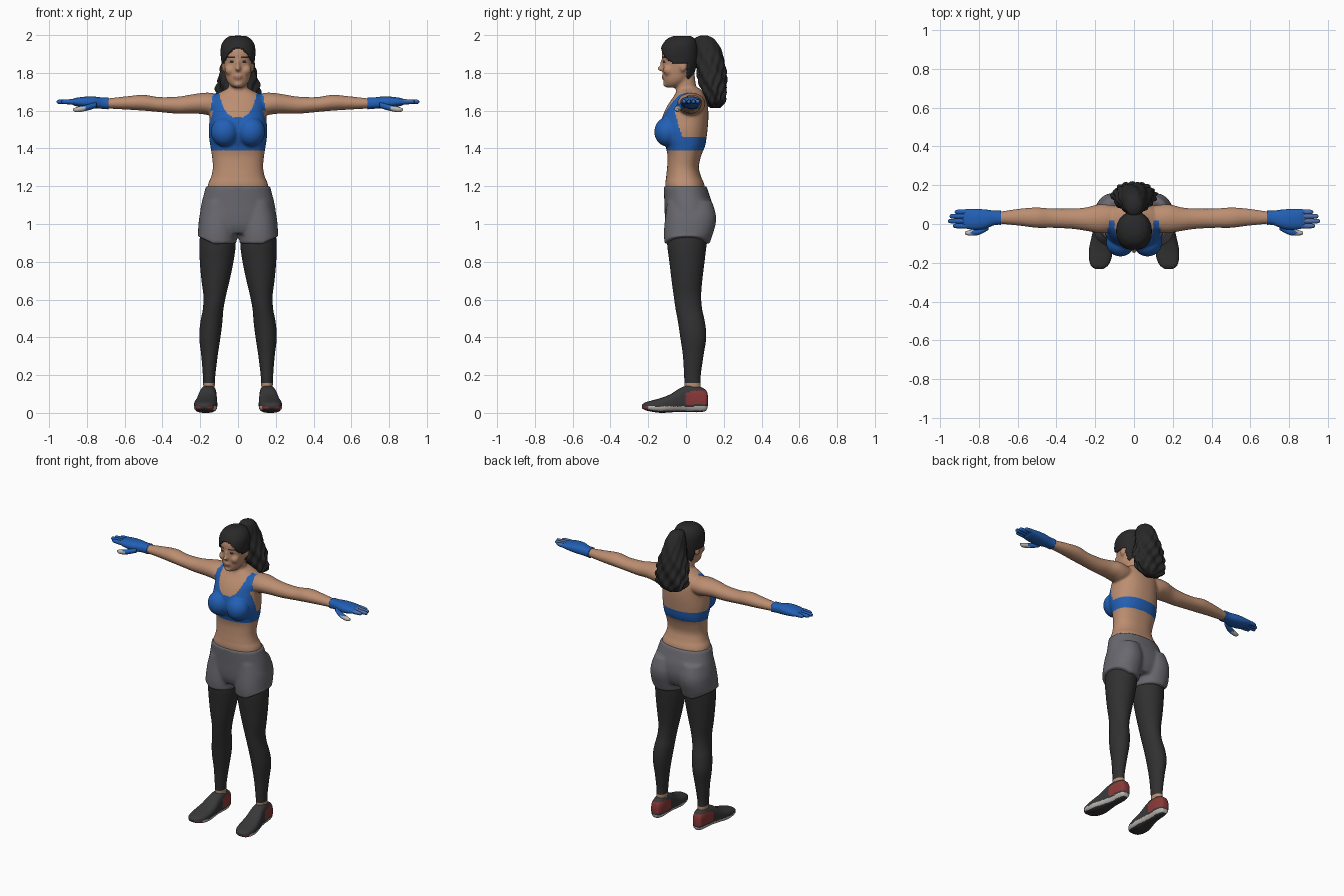
import bpy, bmesh
from math import sin, cos, pi
from mathutils import Matrix

cube = bpy.data.objects.get("Cube")
if cube:
    bpy.data.objects.remove(cube, do_unlink=True)


def material(name, red, green, blue):
    mat = bpy.data.materials.new(name)
    mat.use_nodes = True
    mat.diffuse_color = (red, green, blue, 1)
    shader = next(n for n in mat.node_tree.nodes if n.type == 'BSDF_PRINCIPLED')
    shader.inputs["Base Color"].default_value = (red, green, blue, 1)
    shader.inputs["Roughness"].default_value = .8
    return mat


skin = material("skin", .50, .27, .165)
lips = material("lips", .40, .17, .12)
blue = material("sports blue", .016, .115, .46)
pale_blue = material("faded blue", .08, .16, .40)
grey = material("shorts grey", .14, .14, .16)
black = material("legging black", .03, .03, .03)
charcoal = material("shoe charcoal", .04, .04, .042)
hair = material("dark hair", .022, .022, .023)
crimson = material("shoe red", .26, .04, .04)
light = material("sole light grey", .52, .49, .46)


def finish(name, bm):
    bmesh.ops.recalc_face_normals(bm, faces=bm.faces)
    mesh = bpy.data.meshes.new(name)
    bm.to_mesh(mesh)
    bm.free()
    mesh.polygons.foreach_set("use_smooth", [True] * len(mesh.polygons))
    obj = bpy.data.objects.new(name, mesh)
    bpy.context.collection.objects.link(obj)
    return obj


def spline(rows, steps):
    """Smooth in-between sections through the given ones."""
    last = len(rows) - 1
    for i in range(last):
        around = [rows[max(0, min(last, i + k))] for k in (-1, 0, 1, 2)]
        for s in range(steps):
            t = s / steps
            yield [b + t * ((c - a) + t * ((2*a - 5*b + 4*c - d) + t * (3*(b - c) + d - a))) / 2
                   for a, b, c, d in zip(*around)]
    yield rows[last]


def loft(name, rows, axis='Z', side=1, sides=40, steps=6, square=1, ripple=None):
    """Each row: place on the axis, then low and high limits of both other axes."""
    bm = bmesh.new()
    rings = []
    for t, ulo, uhi, vlo, vhi in spline(rows, steps):
        ring = []
        for k in range(sides):
            a = 2 * pi * k / sides
            grow = ripple(a, t) if ripple else 1
            c, s = [abs(w) ** square * (1 if w > 0 else -1) * grow / 2 for w in (cos(a), sin(a))]
            u = (ulo + uhi) / 2 + c * (uhi - ulo)
            v = (vlo + vhi) / 2 + s * (vhi - vlo)
            x, y, z = {'X': (t, u, v), 'Y': (u, t, v), 'Z': (u, v, t)}[axis]
            ring.append(bm.verts.new((x * side, y, z)))
        rings.append(ring)
    for low, high in zip(rings, rings[1:]):
        for k in range(sides):
            j = (k + 1) % sides
            bm.faces.new((low[k], low[j], high[j], high[k]))
    bm.faces.new(rings[0])
    bm.faces.new(rings[-1])
    return finish(name, bm)


def ball(name, place, size):
    bm = bmesh.new()
    bmesh.ops.create_uvsphere(bm, u_segments=24, v_segments=16, radius=1,
                              matrix=Matrix.Translation(place) @ Matrix.Diagonal((*size, 1)))
    return finish(name, bm)


def centred(rows):
    return [(z, -half, half, front, back) for z, half, front, back in rows]


def join(name, parts):
    bpy.ops.object.select_all(action='DESELECT')
    for part in parts:
        part.select_set(True)
    bpy.context.view_layer.objects.active = parts[0]
    bpy.ops.object.join()
    parts[0].name = name
    return parts[0]


def fuse(name, parts, voxel, rounds):
    """Merge overlapping parts into one soft surface."""
    obj = join(name, parts)
    remesh = obj.modifiers.new("merge", 'REMESH')
    remesh.mode = 'VOXEL'
    remesh.voxel_size = voxel
    remesh.use_smooth_shade = True
    soften = obj.modifiers.new("soften", 'SMOOTH')
    soften.factor, soften.iterations = .5, rounds
    for mod in ("merge", "soften"):
        bpy.ops.object.modifier_apply(modifier=mod)
    return obj


def paint(obj, mats, rule=lambda c, n: 0):
    obj.data.materials.clear()
    for mat in mats:
        obj.data.materials.append(mat)
    for face in obj.data.polygons:
        face.material_index = int(rule(face.center, face.normal))


# Upper body: torso, neck, head and arms fused, with the top painted on
torso_rows = centred([
    (1.05, .15, -.08, .09), (1.19, .162, -.108, .1), (1.25, .142, -.105, .08),
    (1.3, .133, -.1, .068), (1.36, .138, -.098, .08), (1.41, .146, -.108, .1),
    (1.45, .152, -.125, .108), (1.5, .155, -.135, .114), (1.55, .151, -.13, .118),
    (1.6, .148, -.112, .118), (1.64, .148, -.09, .112), (1.68, .125, -.062, .1),
    (1.705, .08, -.05, .085), (1.72, .05, -.045, .07)])
neck_rows = centred([(1.64, .062, -.05, .08), (1.69, .054, -.052, .066),
                     (1.74, .05, -.058, .052), (1.8, .05, -.07, .045)])
head_rows = centred([
    (1.722, .022, -.1, -.055), (1.735, .042, -.112, -.02), (1.76, .06, -.118, .01),
    (1.8, .07, -.122, .035), (1.85, .077, -.124, .05), (1.9, .082, -.128, .056),
    (1.94, .078, -.116, .053), (1.97, .058, -.09, .04), (1.985, .03, -.055, .015)])
arm_rows = [
    (.08, -.03, .09, 1.59, 1.68), (.14, -.045, .1, 1.575, 1.694), (.19, -.045, .1, 1.582, 1.694),
    (.25, -.035, .085, 1.585, 1.685), (.32, -.025, .08, 1.584, 1.674), (.42, -.02, .08, 1.593, 1.672),
    (.5, -.02, .085, 1.6, 1.684), (.58, -.01, .08, 1.605, 1.677), (.68, 0, .066, 1.611, 1.666),
    (.73, .004, .06, 1.616, 1.662)]
parts = [loft("torso", torso_rows, square=.88), loft("neck", neck_rows), loft("head", head_rows, square=.94),
         ball("nose", (0, -.126, 1.822), (.015, .027, .013)), ball("nose_bridge", (0, -.12, 1.845), (.01, .018, .03)),
         ball("mouth", (0, -.112, 1.778), (.028, .017, .016)), ball("chin", (0, -.102, 1.74), (.026, .02, .016))]
for side in (1, -1):
    parts += [loft("arm", arm_rows, 'X', side),
              ball("bust", (side * .07, -.098, 1.488), (.074, .07, .078)),
              ball("ear", (side * .077, -.015, 1.835), (.01, .02, .03)),
              ball("cheek", (side * .04, -.093, 1.815), (.03, .028, .03))]
body = fuse("upper_body", parts, .007, 4)


def body_colour(c, n):
    x, y, z = abs(c.x), c.y, c.z
    if z > 1.73:
        if y > -.07:
            return 0
        eye = ((x - .034) / .016) ** 2 + ((z - 1.858) / .005) ** 2 < 1
        brow = .016 < x < .055 and abs(z - 1.886 + x * .1) < .004
        mouth = x < .026 and abs(z - 1.778) < .008
        return 2 if eye or brow else 3 if mouth else 0
    if z < 1.39 or x > .17:
        return 0
    if z < 1.46:
        return 1
    side_edge = y < -.02 - .3 * (z - 1.46) if z < 1.6 else y < .02
    outer = x < .165 - .18 * (z - 1.5)
    scoop = z < 1.565 or x > .1 * ((z - 1.565) / .13) ** .3
    return side_edge and scoop and (outer or z < 1.53)


paint(body, [skin, blue, hair, lips], body_colour)

# Hair cap: shell around the head trimmed along the hairline
cap_rows = [(1.85 + (z - 1.85) * 1.08, a - .01, b + .01, f - .01, k + .008) for z, a, b, f, k in head_rows]
cap = loft("hair_cap", cap_rows, sides=72, steps=8, square=.94)
bm = bmesh.new()
bm.from_mesh(cap.data)
trimmed = []
for face in bm.faces:
    x, y, z = face.calc_center_median()
    hairline = 1.935 - 12 * x * x if y < -.06 else 1.852 if y < .01 else 1.77
    if z < hairline:
        trimmed.append(face)
bmesh.ops.delete(bm, geom=trimmed, context='FACES')
bm.to_mesh(cap.data)
bm.free()
shell = cap.modifiers.new("thickness", 'SOLIDIFY')
shell.thickness, shell.offset = .014, -1
paint(cap, [hair])

# Ponytail with wavy locks
tail_rows = centred([
    (1.615, .035, .13, .18), (1.64, .085, .11, .2), (1.68, .108, .095, .21),
    (1.74, .108, .072, .213), (1.82, .092, .057, .21), (1.9, .068, .047, .193),
    (1.95, .055, .042, .172), (1.983, .04, .047, .145), (1.997, .015, .075, .115)])
ponytail = loft("ponytail", tail_rows, sides=80, steps=9,
                ripple=lambda a, z: 1 + (2.02 - z) * (.25 * sin(6 * a + 45 * z) + .2 * sin(11 * a - 70 * z)))
paint(ponytail, [hair])
tie = ball("hair_root", (0, .05, 1.935), (.035, .03, .035))
paint(tie, [hair])

# Shorts: hips and two flared legs, hem raised on the outside
hip_rows = centred([(.95, .17, -.09, .115), (.99, .2, -.106, .135), (1.04, .203, -.112, .145),
                    (1.1, .195, -.114, .14), (1.15, .183, -.116, .125), (1.2, .17, -.118, .109)])
hem_rows = [(.895, .008, .214, -.114, .125), (.95, .006, .212, -.117, .143),
            (1.0, .004, .209, -.114, .157), (1.05, .006, .202, -.108, .158), (1.12, .02, .18, -.1, .138)]
shorts = fuse("shorts", [loft("hips", hip_rows, square=.9)] +
              [loft("short_leg", hem_rows, side=s, square=.9) for s in (1, -1)], .009, 4)
for v in shorts.data.vertices:
    if v.co.z < .95:
        v.co.z += .035 * max(0, abs(v.co.x) - .13) / .08 * (.95 - v.co.z) / .05
paint(shorts, [grey])

leg_rows = [
    (1.0, .02, .195, -.095, .12), (.9, .012, .204, -.1, .11), (.8, .024, .202, -.088, .098),
    (.7, .045, .193, -.076, .086), (.62, .064, .183, -.065, .08), (.55, .077, .186, -.055, .085),
    (.48, .083, .199, -.042, .1), (.4, .093, .205, -.03, .107), (.3, .108, .194, -.016, .092),
    (.2, .12, .186, -.01, .078), (.15, .123, .184, -.008, .078), (.1, .123, .184, -.008, .078)]
shoe_rows = [
    (.116, .14, .172, .04, .09), (.106, .125, .187, .012, .12), (.07, .115, .194, .004, .14),
    (.02, .113, .2, .004, .148), (-.03, .112, .21, .005, .132), (-.08, .11, .222, .003, .1),
    (-.13, .11, .232, 0, .08), (-.18, .117, .232, .006, .066), (-.215, .135, .222, .014, .056),
    (-.232, .16, .2, .024, .044)]
palm_rows = [
    (.685, -.004, .07, 1.607, 1.67), (.72, -.006, .069, 1.61, 1.67), (.77, -.025, .075, 1.612, 1.675),
    (.82, -.03, .078, 1.617, 1.673), (.865, -.024, .077, 1.626, 1.666), (.885, -.015, .07, 1.636, 1.656)]
thumb_rows = [(.75, -.03, 0, 1.615, 1.645), (.8, -.056, -.02, 1.6, 1.632),
              (.85, -.06, -.032, 1.592, 1.62), (.873, -.052, -.04, 1.6, 1.612)]


def shoe_colour(c, n):
    if c.z < .012 or n.z < -.8:
        return 0
    if c.z < .034:
        return 1 if c.y > -.2 else 2
    return 2 if c.y > .0 and .045 < c.z < .118 - .3 * max(0, .04 - c.y) else 0


for side, label in ((1, "left"), (-1, "right")):
    # Leggings with a bare strip of ankle
    leg = loft(label + "_legging", leg_rows, side=side)
    paint(leg, [black, skin], lambda c, n: c.z < .155)
    # Running shoe
    shoe = loft(label + "_shoe", shoe_rows, 'Y', side, sides=72, steps=9, square=.72)
    paint(shoe, [charcoal, light, crimson], shoe_colour)
    # Glove with four fingers and a bare thumb tip
    hand = [loft("palm", palm_rows, 'X', side, square=.85), loft("thumb", thumb_rows, 'X', side, sides=20)]
    for y, tip in ((-.01, .935), (.015, .96), (.04, .952), (.062, .925)):
        finger_rows = [(x, y - r, y + r, 1.647 - r, 1.647 + r)
                       for x, r in ((.85, .014), (.89, .0135), (tip - .012, .011), (tip - .003, .007), (tip, .002))]
        hand.append(loft("finger", finger_rows, 'X', side, sides=20, steps=4))
    glove = join(label + "_glove", hand)
    paint(glove, [blue, light, pale_blue],
          lambda c, n: 1 if abs(c.x) > .81 and c.z < 1.622 and c.y < -.028
          else 2 if c.x > .875 and n.z > .2 else 0)
